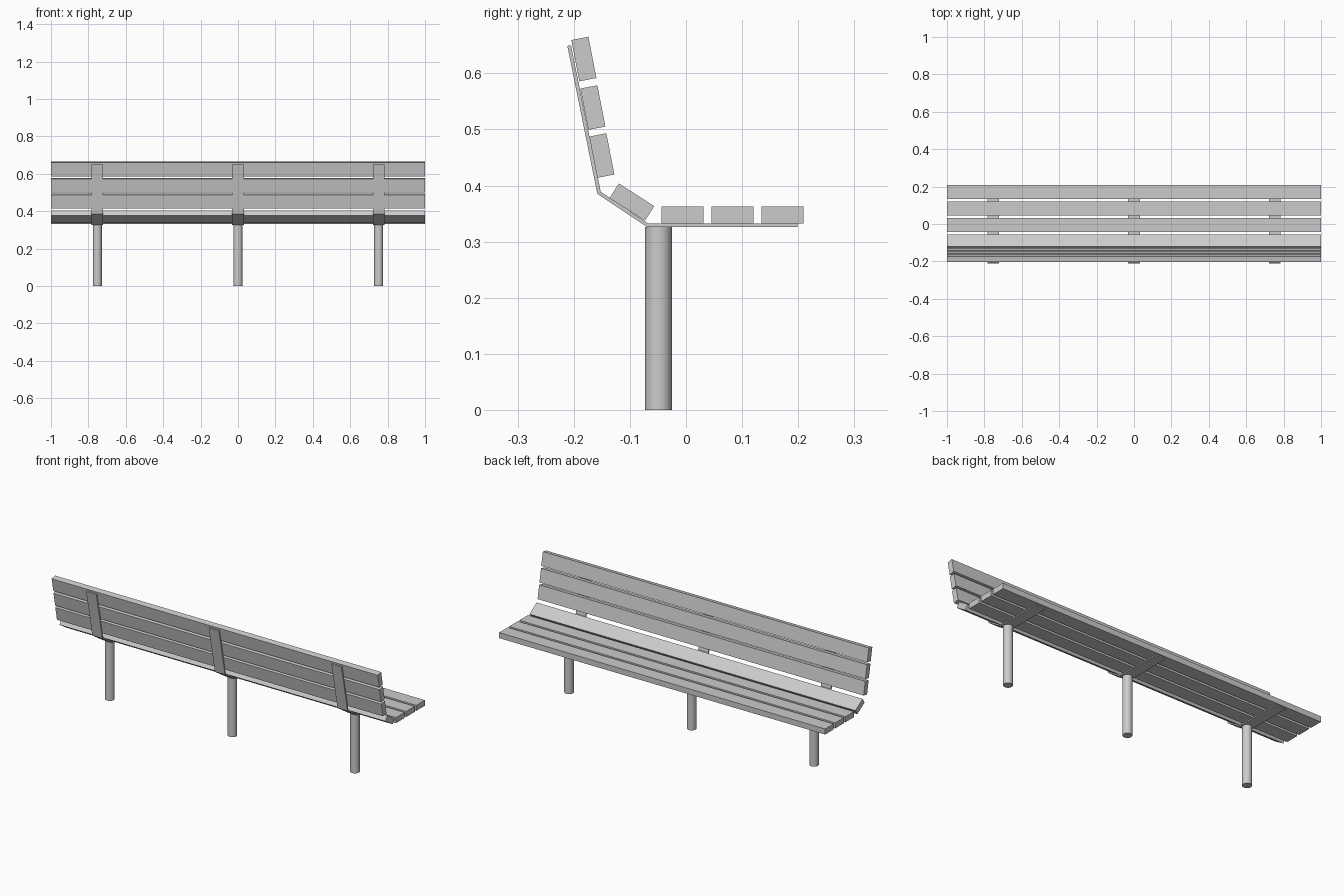
import bpy
import bmesh
from math import radians

cube = bpy.data.objects.get("Cube")
if cube:
    bpy.data.objects.remove(cube, do_unlink=True)

grey = bpy.data.materials.new("plain_grey")
grey.use_nodes = True
GREY = (0.6, 0.6, 0.6, 1)
grey.diffuse_color = GREY
grey.node_tree.nodes["Principled BSDF"].inputs["Base Color"].default_value = GREY

SUPPORT_X = {"right": -0.752, "middle": 0, "left": 0.752}


def slat(name, y, z, tilt):
    """Full-length board, centred at y, z and tilted about x."""
    bpy.ops.mesh.primitive_cube_add(size=1, location=(0, y, z), rotation=(radians(tilt), 0, 0))
    obj = bpy.context.object
    obj.name = name
    obj.scale = (2, 0.075, 0.031)
    obj.data.materials.append(grey)


def bracket(name, x, profile, width=0.062):
    """Bent flat strip, made by extruding its side profile along x."""
    bm = bmesh.new()
    face = bm.faces.new([bm.verts.new((x - width / 2, y, z)) for y, z in profile])
    moved = bmesh.ops.extrude_face_region(bm, geom=[face])["geom"]
    verts = [v for v in moved if isinstance(v, bmesh.types.BMVert)]
    bmesh.ops.translate(bm, verts=verts, vec=(width, 0, 0))
    bmesh.ops.recalc_face_normals(bm, faces=bm.faces)
    mesh = bpy.data.meshes.new(name)
    bm.to_mesh(mesh)
    bm.free()
    mesh.materials.append(grey)
    bpy.context.collection.objects.link(bpy.data.objects.new(name, mesh))


def post(name, x, height=0.326):
    bpy.ops.mesh.primitive_cylinder_add(vertices=32, radius=0.024, depth=height,
                                        location=(x, -0.049, height / 2))
    obj = bpy.context.object
    obj.name = name
    obj.data.materials.append(grey)
    bpy.ops.object.shade_smooth_by_angle(angle=radians(30))


# Seat, corner and backrest boards
for i, y in enumerate((-0.006, 0.083, 0.172), 1):
    slat(f"seat_slat_{i}", y, 0.3475, 0)
slat("corner_slat", -0.0965, 0.3705, -32.5)
for i, (y, z) in enumerate(((-0.150, 0.4535), (-0.166, 0.539), (-0.182, 0.6255)), 1):
    slat(f"back_slat_{i}", y, z, 101)

# Bent strips carrying the boards, each on a round post
PROFILE = [(-0.2115, 0.649), (-0.158, 0.385), (-0.069, 0.326), (0.199, 0.326),
           (0.199, 0.332), (-0.067, 0.332), (-0.152, 0.389), (-0.205, 0.650)]
for side, x in SUPPORT_X.items():
    bracket(f"{side}_bracket", x, PROFILE)
    post(f"{side}_post", x)
